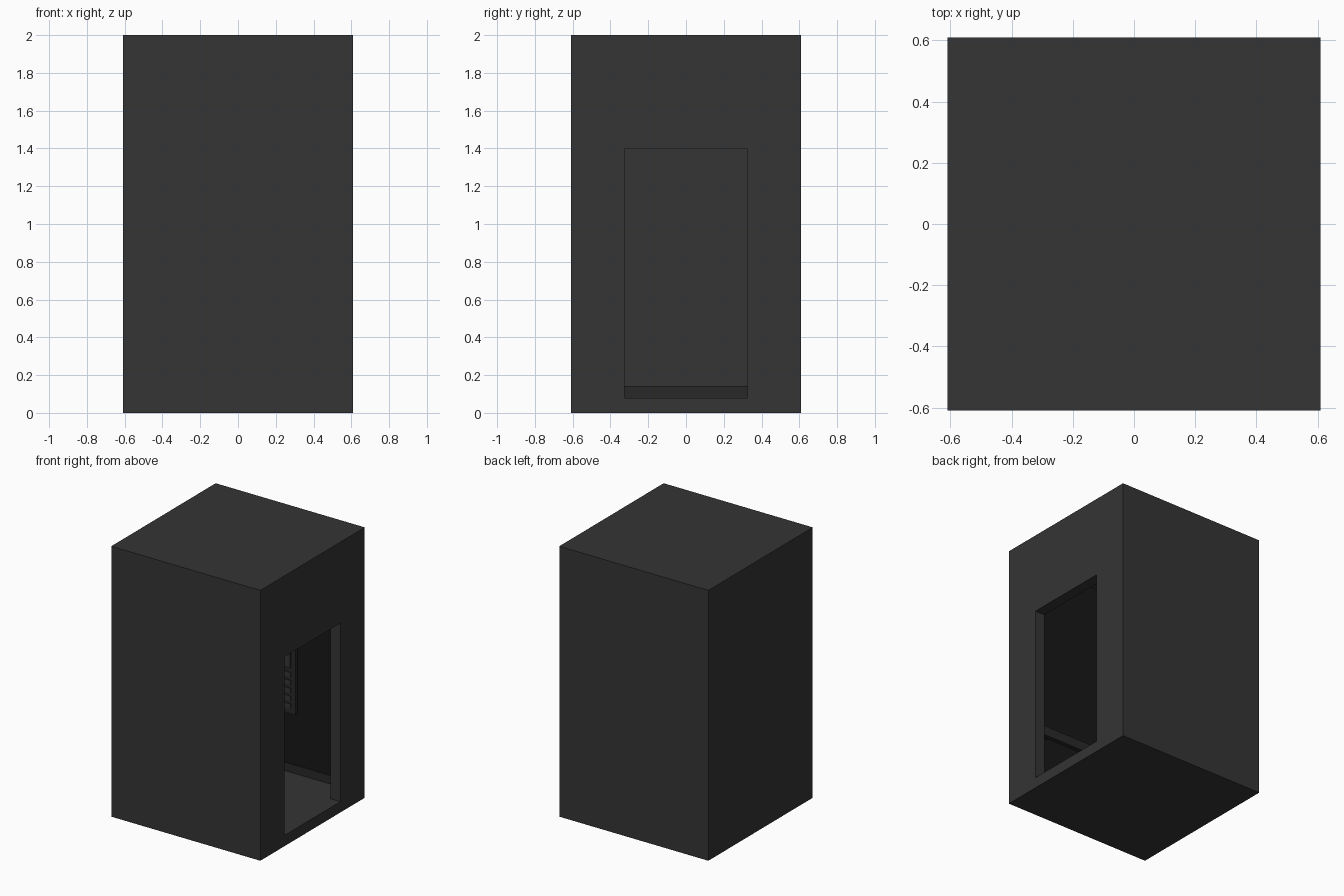
import bpy

if "Cube" in bpy.data.objects:
    bpy.data.objects.remove(bpy.data.objects["Cube"])

def material(name, v):
    m = bpy.data.materials.new(name)
    m.diffuse_color = (v, v, v, 1)
    m.use_nodes = True
    m.node_tree.nodes["Principled BSDF"].inputs["Base Color"].default_value = m.diffuse_color
    return m

shell_mat = material("dark_grey", 0.035)
trim_mat = material("trim_grey", 0.022)
panel_mat = material("near_black", 0.009)

def box(name, x, y, z, mat=None):
    """Box from (min, max) ranges on each axis."""
    bpy.ops.mesh.primitive_cube_add(
        size=1, location=[(a + b) / 2 for a, b in (x, y, z)])
    o = bpy.context.object
    o.name = name
    o.scale = [b - a for a, b in (x, y, z)]
    bpy.ops.object.transform_apply(location=False, rotation=False, scale=True)
    if mat:
        o.data.materials.append(mat)
    return o

def cut(target, cutter):
    mod = target.modifiers.new("cut", 'BOOLEAN')
    mod.object = cutter
    mod.operation = 'DIFFERENCE'
    mod.solver = 'EXACT'
    cutter.hide_render = True
    bpy.context.view_layer.objects.active = target
    bpy.ops.object.modifier_apply(modifier=mod.name)
    bpy.data.objects.remove(cutter)

H = 0.61            # outer half width
I = 0.53            # inner half width
FLOOR, CEIL = 0.08, 1.92

# Hollow cabin with one doorway on the right side
cabin = box("cabin_shell", (-H, H), (-H, H), (0, 2), shell_mat)
cut(cabin, box("room_cutter", (-I, I), (-I, I), (FLOOR, CEIL)))
cut(cabin, box("door_cutter", (I - 0.05, H + 0.1), (-0.325, 0.325), (FLOOR, 1.4)))

# Dark lining on the two side walls, with skirting below
for s, side in ((-1, "front"), (1, "back")):
    box(side + "_wall_lining", (-I, I), sorted((s * 0.522, s * I)),
        (0.14, CEIL), panel_mat)
    box(side + "_skirting", (-I, I), sorted((s * 0.515, s * I)),
        (FLOOR, 0.142), trim_mat)
box("left_skirting", (-I, -0.515), (-0.515, 0.515), (FLOOR, 0.142), trim_mat)

# Control panel on the back wall: plate, display and button rows
box("control_plate", (-0.12, 0.12), (0.503, 0.523), (0.52, 1.1), trim_mat)
box("display", (-0.08, 0.08), (0.495, 0.504), (0.86, 1.03), shell_mat)
for row in range(5):
    z = 0.56 + row * 0.058
    for x in (-0.045, 0.045):
        box("button", (x - 0.035, x + 0.035), (0.497, 0.504), (z, z + 0.035), shell_mat)

# Handrail on the front wall with brackets
box("handrail", (-0.45, 0.45), (-0.49, -0.455), (0.55, 0.62), trim_mat)
for x in (-0.35, 0, 0.35):
    box("rail_bracket", (x - 0.02, x + 0.02), (-0.523, -0.489), (0.57, 0.6), trim_mat)
